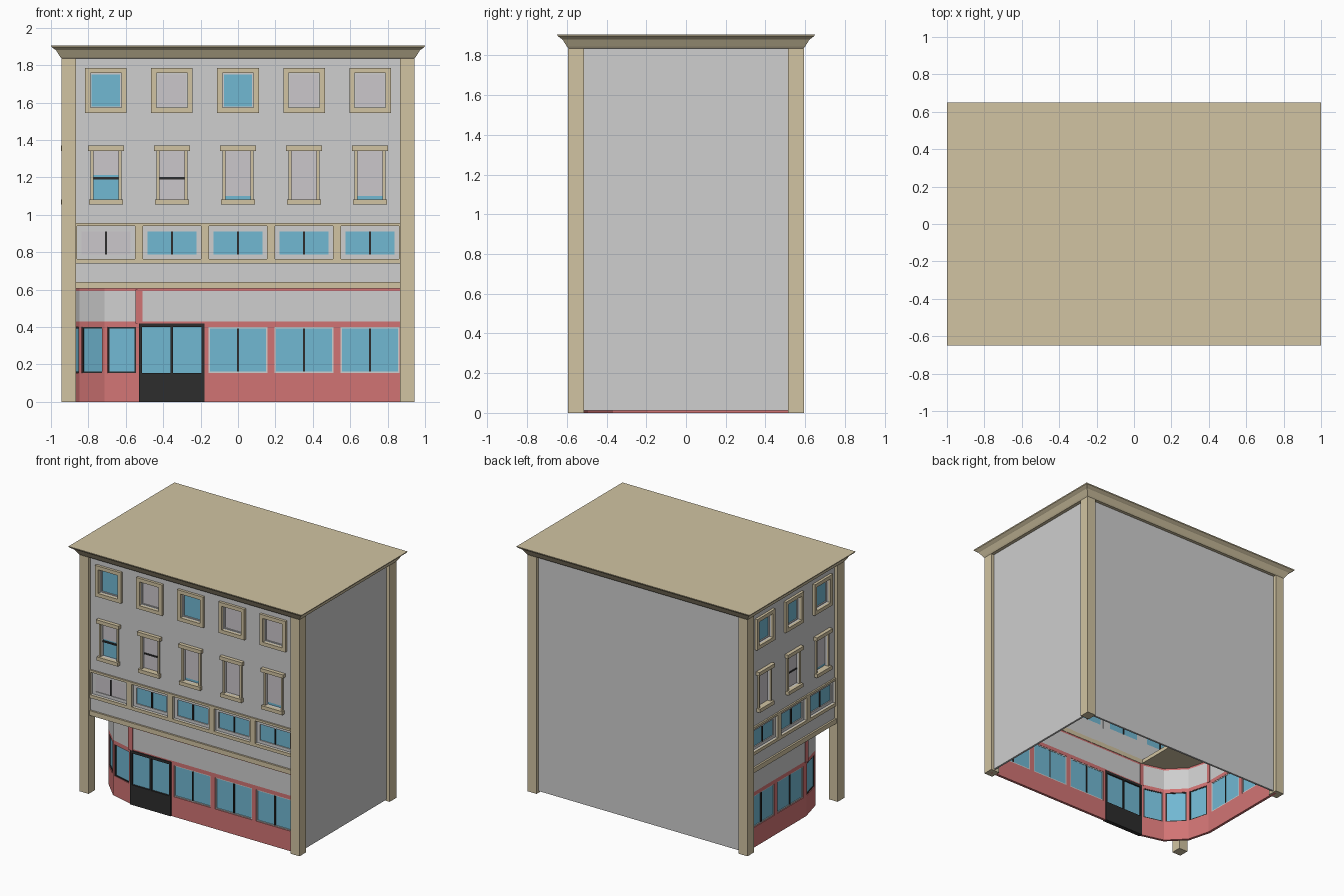
import bpy
import bmesh
from mathutils import Matrix, Vector

cube = bpy.data.objects.get("Cube")
if cube:
    bpy.data.objects.remove(cube, do_unlink=True)

COLOURS = {
    "wall_grey": (0.62, 0.62, 0.62),
    "tan_stone": (0.64, 0.55, 0.36),
    "shop_red": (0.64, 0.175, 0.175),
    "glass_blue": (0.165, 0.48, 0.65),
    "black_trim": (0.026, 0.026, 0.026),
    "blind_grey": (0.60, 0.57, 0.60),
}
MATS = {}
for label, rgb in COLOURS.items():
    m = bpy.data.materials.new(label)
    m.use_nodes = True
    m.diffuse_color = (*rgb, 1)
    m.node_tree.nodes["Principled BSDF"].inputs["Base Color"].default_value = (*rgb, 1)
    MATS[label] = m
ORDER = list(COLOURS)
GREY, TAN, RED, BLUE, BLACK, BLIND = ORDER


def frame(x, y, ux, uy):
    """Wall frame: local axes are along the wall, up, and outward."""
    u = Vector((ux, uy, 0)).normalized()
    z = Vector((0, 0, 1))
    n = u.cross(z)
    mat = Matrix((u, z, n)).transposed().to_4x4()
    mat.translation = (x, y, 0)
    return mat


def add_object(name, bm, matrix):
    mesh = bpy.data.meshes.new(name)
    bm.to_mesh(mesh)
    bm.free()
    for label in ORDER:
        mesh.materials.append(MATS[label])
    ob = bpy.data.objects.new(name, mesh)
    ob.matrix_world = matrix
    bpy.context.collection.objects.link(ob)
    return ob


def panel(name, fr, rect, depth, colour, holes=(), cuts=()):
    """Slab rect=(u0,u1,z0,z1) with rectangular holes; colour may be a rule on height."""
    u0, u1, z0, z1 = rect
    us = {u0, u1} | {u for h in holes for u in h[:2]}
    zs = {z0, z1} | {z for h in holes for z in h[2:]} | set(cuts)
    us = sorted({round(u, 4) for u in us})
    zs = sorted({round(z, 4) for z in zs})
    bm = bmesh.new()
    verts = {}

    def vert(u, z):
        if (u, z) not in verts:
            verts[u, z] = bm.verts.new((u, z, depth[1]))
        return verts[u, z]

    for a, b in zip(us, us[1:]):
        for c, d in zip(zs, zs[1:]):
            mu, mz = (a + b) / 2, (c + d) / 2
            if any(h[0] < mu < h[1] and h[2] < mz < h[3] for h in holes):
                continue
            face = bm.faces.new([vert(a, c), vert(b, c), vert(b, d), vert(a, d)])
            face.material_index = ORDER.index(colour(mz) if callable(colour) else colour)
    ob = add_object(name, bm, fr)
    mod = ob.modifiers.new("thickness", "SOLIDIFY")
    mod.thickness = depth[1] - depth[0]
    mod.offset = -1
    return ob


def around(u, half, z0, z1, grow=0):
    return (u - half - grow, u + half + grow, z0 - grow, z1 + grow)


def glazing(name, fr, rect, blind=0.0, d=-0.026, mullion=False, bar=None):
    """Glass pane with optional blind, vertical mullion and cross bar."""
    u0, u1, z0, z1 = rect
    mid = (u0 + u1) / 2
    panel(name + "_glass", fr, rect, (d, d + 0.006), BLUE)
    if blind:
        panel(name + "_blind", fr, (u0, u1, z1 - blind * (z1 - z0), z1), (d, d + 0.009), BLIND)
    if mullion:
        panel(name + "_mullion", fr, (mid - 0.005, mid + 0.005, z0, z1), (d - 0.003, d + 0.014), BLACK)
    if bar:
        panel(name + "_bar", fr, (u0, u1, bar - 0.006, bar + 0.006), (d, d + 0.014), BLACK)


FRONT_Y, SIDE_X, TOP = -0.567, -0.917, 1.835
front = frame(0, FRONT_Y, 1, 0)
side = frame(SIDE_X, 0, 0, -1)
back = frame(0, -FRONT_Y, -1, 0)
right = frame(-SIDE_X, 0, 0, 1)
PITCH = 0.353


def upper_floors(label, fr, half, blinds, bars):
    """Three storeys of windows on one street wall."""
    n = len(blinds[0])
    centres = [(i - (n - 1) / 2) * PITCH for i in range(n)]
    top = [around(u, 0.083, 1.573, 1.757) for u in centres]
    mid = [around(u, 0.067, 1.083, 1.342) for u in centres]
    low = [around(u, 0.155, 0.765, 0.94) for u in centres]
    panel(label + "_upper_wall", fr, (-half, half, 0.64, TOP), (-0.03, 0), GREY, top + mid + low)
    panel(label + "_window_band", fr, (-half, half, 0.74, 0.957), (0, 0.012), TAN, low)
    panel(label + "_shop_ledge", fr, (-half, half, 0.605, 0.642), (-0.03, 0.014), TAN)
    for i, u in enumerate(centres):
        # square top window
        name = f"{label}_top_window_{i + 1}"
        panel(name + "_frame", fr, around(u, 0.083, 1.573, 1.757, 0.028), (0, 0.02), TAN, [top[i]])
        pane = around(u, 0.076, 1.58, 1.75)
        panel(name + "_sash", fr, top[i], (-0.028, -0.012), GREY, [pane])
        glazing(name, fr, pane, blinds[0][i])
        # tall middle window with head and sill
        name = f"{label}_middle_window_{i + 1}"
        panel(name + "_jambs", fr, around(u, 0.082, 1.083, 1.342), (0, 0.012), TAN, [mid[i]])
        panel(name + "_head", fr, around(u, 0.097, 1.342, 1.37), (0, 0.028), TAN)
        panel(name + "_sill", fr, around(u, 0.09, 1.055, 1.083), (-0.02, 0.028), TAN)
        glazing(name, fr, mid[i], blinds[1][i], bar=1.195 if i in bars else None)
        # wide lower window
        name = f"{label}_wide_window_{i + 1}"
        pane = around(u, 0.13, 0.788, 0.912)
        panel(name + "_surround", fr, low[i], (-0.028, -0.012), GREY, [pane])
        glazing(name, fr, pane, blinds[2][i], mullion=True)


upper_floors("front", front, 0.917,
             [[0, 1, 0, 1, 1], [0.5, 1, 0.93, 1, 0.93], [1, 0, 0, 0, 0]], {0, 1})
upper_floors("side", side, 0.567, [[0, 0, 0], [1, 1, 0.93], [0, 0, 0]], {1})

# plain rear walls
panel("back_wall", back, (-0.917, 0.917, 0.012, TOP), (-0.015, 0), GREY)
panel("right_wall", right, (-0.567, 0.567, 0.012, TOP), (-0.015, 0), GREY)

# corner pillars
for fb, y in (("front", -0.513), ("back", 0.593)):
    for lr, x in (("right", -0.905), ("left", 0.905)):
        panel(f"{fb}_{lr}_pillar", frame(x, 0, 1, 0), (-0.038, 0.038, 0, TOP), (-y, -y + 0.08), TAN)


# shopfront
def shop_colour(z):
    return GREY if 0.43 < z < 0.592 else RED


def shopfront(label, fr, u0, u1, windows, half, mullion, extra=()):
    holes = [around(u, half, 0.155, 0.40) for u in windows]
    panel(label + "_wall", fr, (u0, u1, 0, 0.606), (-0.02, 0), shop_colour,
          holes + list(extra), cuts=(0.43, 0.592))
    for i, (u, hole) in enumerate(zip(windows, holes)):
        name = f"{label}_window_{i + 1}"
        pane = around(u, half, 0.155, 0.40, -0.008)
        panel(name + "_frame", fr, hole, (-0.018, -0.005), GREY if mullion else BLACK, [pane])
        glazing(name, fr, pane, d=-0.016, mullion=mullion)


SHOP_Y, SHOP_X = -0.56, -0.897
shop_front = frame(0, SHOP_Y, 1, 0)
shop_side = frame(SHOP_X, 0, 0, -1)
door = (-0.528, -0.18, 0, 0.42)
shopfront("front_shop", shop_front, -0.53, 0.917, [0, PITCH, 2 * PITCH], 0.158, True, [door])
shopfront("side_shop", shop_side, -0.567, 0.193, [-PITCH, 0], 0.158, True)

# faceted shop corner
corner = [(SHOP_X, -0.193), (-0.848, -0.377), (-0.714, -0.511), (-0.53, SHOP_Y)]
for i, (p, q) in enumerate(zip(corner, corner[1:])):
    a, b = Vector(p), Vector(q)
    c, d = (a + b) / 2, b - a
    h = d.length / 2
    shopfront(f"corner_shop_{i + 1}", frame(c.x, c.y, d.x, d.y), -h, h, [0], 0.078, False)
panel("front_corner_post", shop_front, (-0.547, -0.51, 0.42, 0.6), (-0.024, 0.006), RED)
panel("side_corner_post", shop_side, (0.176, 0.211, 0.42, 0.6), (-0.024, 0.006), RED)
panel("corner_soffit", front, (-0.915, -0.53, 0.608, 0.638), (-0.371, -0.002), TAN)

# double door
leaves = [around(u, 0.077, 0.155, 0.40) for u in (-0.437, -0.271)]
panel("double_door", shop_front, door, (-0.024, 0.008), BLACK, leaves)
for i, leaf in enumerate(leaves):
    glazing(f"door_{i + 1}", shop_front, leaf, d=-0.012)

# flared cornice with flat roof
bm = bmesh.new()
rings = []
for off, z in ((0, TOP), (0.008, 1.845), (0.03, 1.88), (0.036, 1.884), (0.055, 1.898), (0.057, 1.906)):
    x, y = 0.943 + off, 0.592 + off
    rings.append([bm.verts.new((sx * x, sy * y, z)) for sx, sy in ((-1, -1), (1, -1), (1, 1), (-1, 1))])
for lo, hi in zip(rings, rings[1:]):
    for i in range(4):
        j = (i + 1) % 4
        bm.faces.new([lo[i], lo[j], hi[j], hi[i]])
bm.faces.new(rings[-1])
bm.faces.new(rings[0][::-1])
for f in bm.faces:
    f.material_index = ORDER.index(TAN)
add_object("cornice_roof", bm, Matrix())
